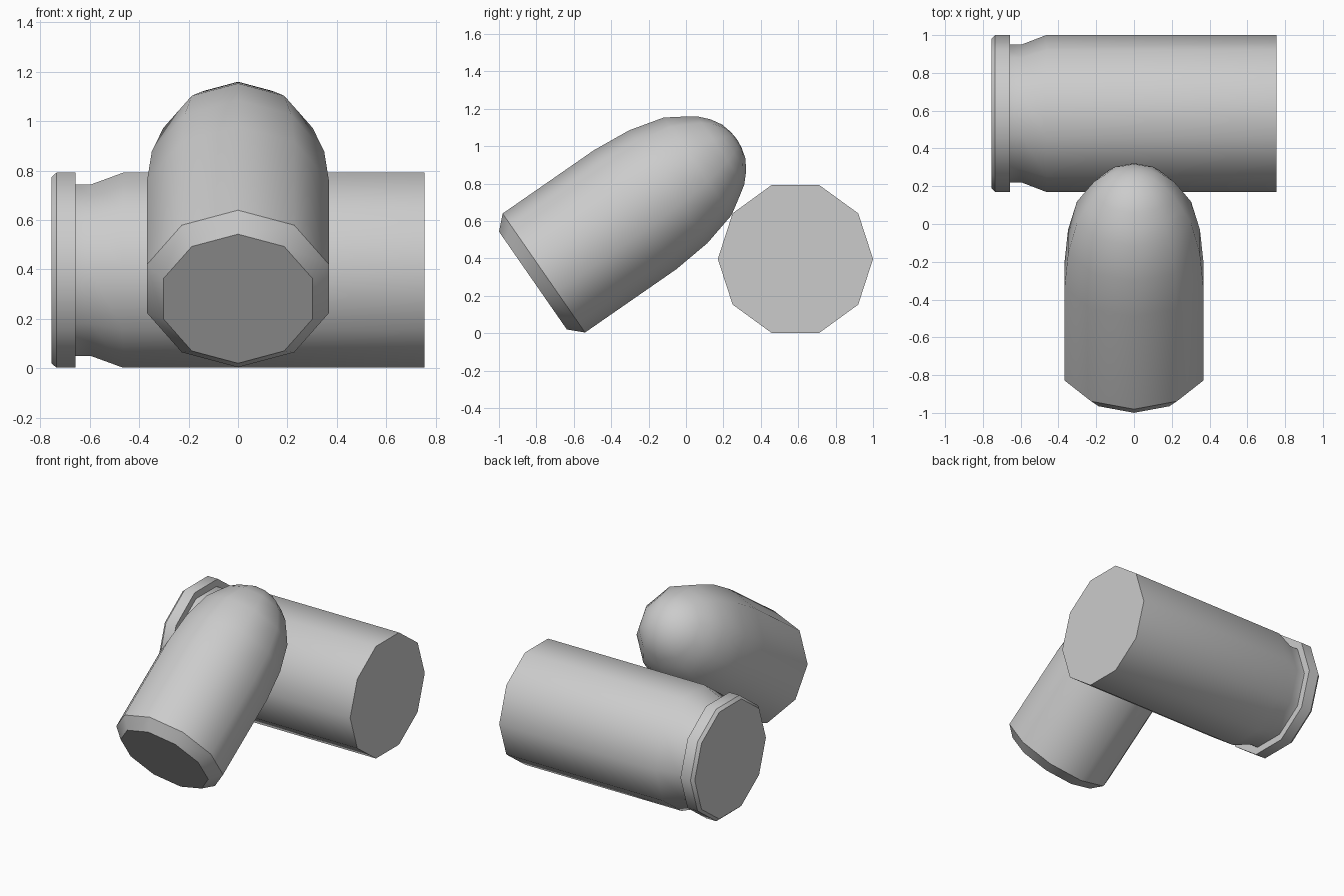
import bpy
import bmesh
from math import cos, sin, tau
from mathutils import Vector

SIDES = 10

cube = bpy.data.objects.get("Cube")
if cube:
    bpy.data.objects.remove(cube, do_unlink=True)

grey = bpy.data.materials.new("plain_grey")
grey.use_nodes = True
grey.diffuse_color = (0.6, 0.6, 0.6, 1)
grey.node_tree.nodes["Principled BSDF"].inputs["Base Color"].default_value = (0.6, 0.6, 0.6, 1)


def lathe(name, profile, origin, axis, start, sharp):
    """Ten-sided lathe: profile holds (distance along axis, radius)."""
    origin, axis, start = Vector(origin), Vector(axis).normalized(), Vector(start).normalized()
    side = axis.cross(start)
    bm = bmesh.new()
    rings = []
    for t, r in profile:
        centre = origin + axis * t
        count = SIDES if r > 0 else 1
        rings.append([bm.verts.new(centre + r * (start * cos(tau * i / SIDES) + side * sin(tau * i / SIDES)))
                      for i in range(count)])
    # Side walls, closing to a point where the radius is zero
    for a, b in zip(rings, rings[1:]):
        for i in range(SIDES):
            j = (i + 1) % SIDES
            if len(b) == 1:
                face = bm.faces.new((a[i], a[j], b[0]))
            else:
                face = bm.faces.new((a[i], a[j], b[j], b[i]))
            face.smooth = True
    # Flat end caps
    bm.faces.new(rings[0][::-1])
    if len(rings[-1]) > 1:
        bm.faces.new(rings[-1])
    # Crisp rings
    for k in sharp:
        ring = rings[k]
        for i in range(SIDES):
            bm.edges.get((ring[i], ring[(i + 1) % SIDES])).smooth = False
    bmesh.ops.recalc_face_normals(bm, faces=bm.faces[:])
    mesh = bpy.data.meshes.new(name)
    bm.to_mesh(mesh)
    bm.free()
    mesh.materials.append(grey)
    obj = bpy.data.objects.new(name, mesh)
    bpy.context.collection.objects.link(obj)
    return obj


# Casing lying along x, with a rim, groove and taper at its right end
casing_profile = [(-0.755, 0.396), (-0.735, 0.415), (-0.657, 0.415), (-0.657, 0.365),
                  (-0.595, 0.365), (-0.465, 0.415), (0.755, 0.415)]
lathe("casing", casing_profile, (0, 0.585, 0.397), (1, 0, 0), (0, 1, 0), (0, 1, 2, 3, 6))

# Round-nosed slug leaning upward in front of the casing
slug_profile = [(-0.071, 0.318), (0, 0.387), (0.594, 0.387), (0.81, 0.367), (1.0, 0.318),
                (1.08, 0.268), (1.15, 0.222), (1.2, 0.168), (1.235, 0.11), (1.251, 0.05), (1.256, 0)]
lathe("slug", slug_profile, (0, -0.76, 0.322), (0, 0.822, 0.57), (0, -0.57, 0.822), (0, 1))
